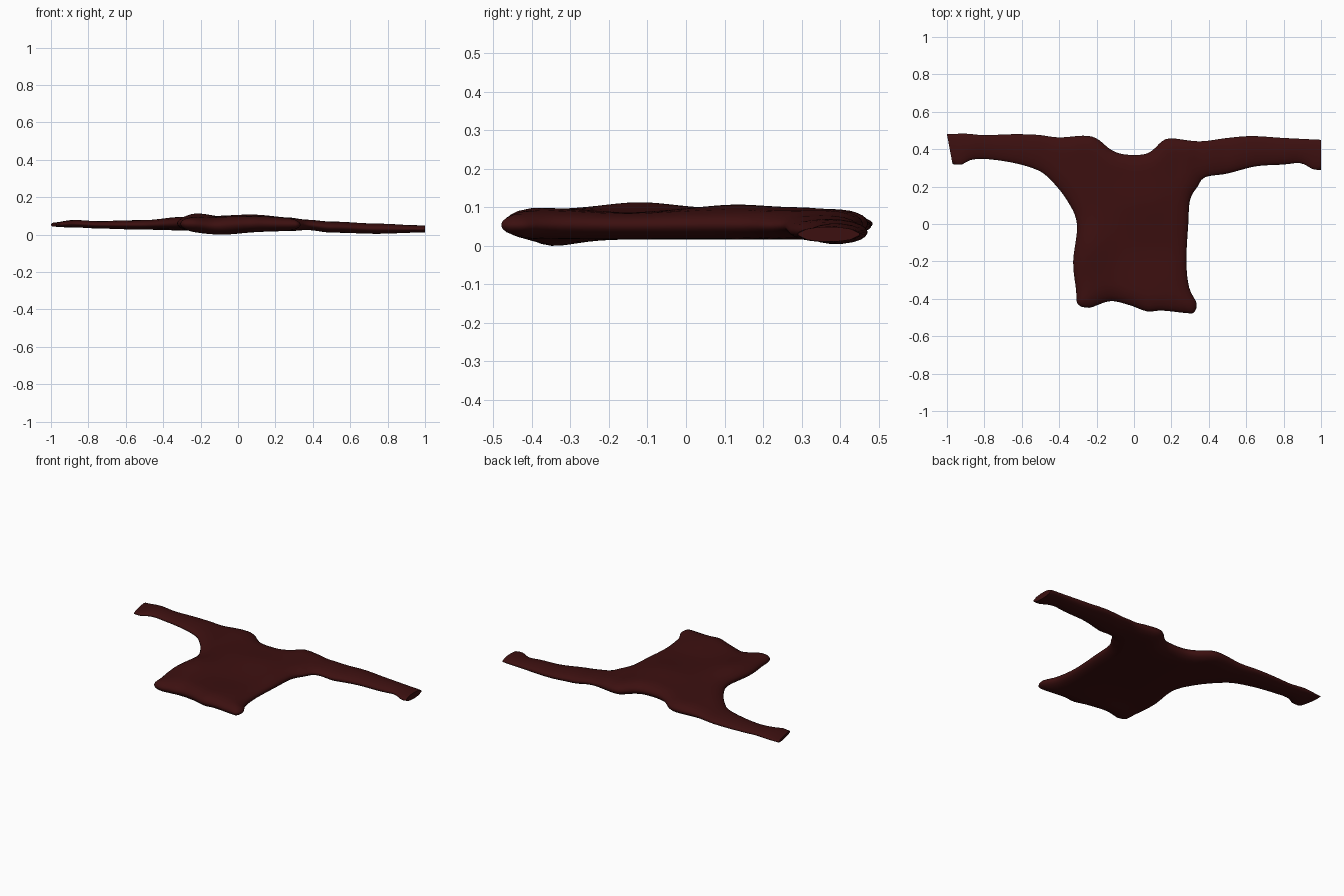
import bpy, bmesh, math
from mathutils import Vector, geometry

if "Cube" in bpy.data.objects:
    bpy.data.objects.remove(bpy.data.objects["Cube"])

# Garment outline seen from the top: collar/shoulder edge, then underarm/hem edge
UPPER = [(-1, .48), (-.9, .483), (-.8, .475), (-.65, .48), (-.52, .477), (-.4, .463),
         (-.27, .472), (-.2, .457), (-.12, .395), (-.05, .372), (.05, .372), (.1, .395),
         (.15, .442), (.2, .458), (.35, .442), (.5, .46), (.63, .47), (.8, .46), (1, .45)]
LOWER = [(1, .29), (.96, .292), (.89, .325), (.8, .318), (.65, .308), (.5, .27), (.38, .25),
         (.34, .2), (.3, .13), (.29, 0), (.28, -.2), (.295, -.34), (.335, -.425), (.32, -.474),
         (.28, -.476), (.15, -.463), (.07, -.467), (-.02, -.435), (-.12, -.412), (-.2, -.435),
         (-.24, -.448), (-.3, -.43), (-.31, -.35), (-.325, -.2), (-.305, 0), (-.36, .13),
         (-.45, .24), (-.52, .29), (-.65, .328), (-.8, .348), (-.88, .34), (-.92, .318), (-.97, .32)]
# Underside and upperside heights across the width: x, low, high
HEIGHTS = [(-1, .046, .064), (-.87, .04, .08), (-.75, .035, .074), (-.5, .03, .078),
           (-.3, .026, .095), (-.1, .02, .098), (.1, .02, .1), (.27, .022, .092),
           (.37, .028, .08), (.5, .014, .07), (.75, .007, .06), (1, .014, .05)]


def smooth_chain(pts, step=.022):
    p = [Vector(q) for q in pts]
    p = [2 * p[0] - p[1]] + p + [2 * p[-1] - p[-2]]
    out = []
    for a, b, c, d in zip(p, p[1:], p[2:], p[3:]):
        n = max(2, round((c - b).length / step))
        for i in range(n):
            t = i / n
            out.append(.5 * (2 * b + (c - a) * t + (2 * a - 5 * b + 4 * c - d) * t * t
                             + (3 * b - a - 3 * c + d) * t ** 3))
    return out + [p[-2]]


def straight(a, b, n=7):
    return [Vector(a).lerp(Vector(b), i / n) for i in range(1, n)]


upper, lower = smooth_chain(UPPER), smooth_chain(LOWER)
outline = upper + straight(UPPER[-1], LOWER[0]) + lower + straight(LOWER[-1], UPPER[0])
outline.reverse()  # counter-clockwise
count = len(outline)
soft_edges = [s for ch in (upper, lower) for s in zip(ch, ch[1:])]
all_edges = list(zip(outline, outline[1:] + outline[:1]))


def edge_distance(p, edges):
    best = 9.0
    for a, b in edges:
        ab = b - a
        t = max(0, min(1, (p - a).dot(ab) / ab.length_squared))
        best = min(best, (p - a - ab * t).length)
    return best


def inside(p):
    hit = False
    for a, b in all_edges:
        if (a.y > p.y) != (b.y > p.y) and p.x < a.x + (p.y - a.y) * (b.x - a.x) / (b.y - a.y):
            hit = not hit
    return hit


# Inner points: close rings along the rounded edge, then an even grid
points = list(outline)
for offset in (.004, .014, .032):
    for i, p in enumerate(outline):
        tangent = (outline[(i + 1) % count] - outline[i - 1]).normalized()
        q = p + Vector((-tangent.y, tangent.x)) * offset
        if inside(q) and edge_distance(q, all_edges) > offset * .9:
            points.append(q)
for ix in range(-40, 41):
    for iy in range(-20, 21):
        q = Vector((ix * .025, iy * .025))
        if inside(q) and edge_distance(q, all_edges) > .045:
            points.append(q)
verts, _, faces, *_ = geometry.delaunay_2d_cdt(
    points, [(i, (i + 1) % count) for i in range(count)], [], 1, 1e-6)


def bump(x, y, cx, cy, rx, ry):
    return math.exp(-((x - cx) / rx) ** 2 - ((y - cy) / ry) ** 2)


def heights(p):
    x, y = p
    lo, hi = HEIGHTS[-1][1:]
    for a, b in zip(HEIGHTS, HEIGHTS[1:]):
        if x <= b[0]:
            t = max(0, (x - a[0]) / (b[0] - a[0]))
            t = t * t * (3 - 2 * t)
            lo, hi = (a[k] + (b[k] - a[k]) * t for k in (1, 2))
            break
    # soft folds over the torso
    hi += .018 * bump(x, y, -.22, -.12, .09, .13) + .008 * bump(x, y, .05, .13, .15, .1)
    hi -= .012 * bump(x, y, .1, -.15, .18, .14) + .01 * bump(x, y, -.14, -.42, .06, .1)
    lo -= .018 * bump(x, y, -.1, -.36, .15, .1)
    d = min(1, edge_distance(p, soft_edges) / .085)
    f = max(.06, math.sqrt(1 - (1 - d) ** 2))
    mid = (lo + hi) / 2
    return mid + (lo - mid) * f, mid + (hi - mid) * f


# Front and back cloth layers joined along the edge
bm = bmesh.new()
levels = [heights(p) for p in verts]
base = min(lo for lo, hi in levels)
back = [bm.verts.new((p.x, p.y, z[0] - base)) for p, z in zip(verts, levels)]
front = [bm.verts.new((p.x, p.y, z[1] - base + .003)) for p, z in zip(verts, levels)]
directed = set()
for f in faces:
    bm.faces.new([front[i] for i in f])
    bm.faces.new([back[i] for i in reversed(f)])
    directed.update(zip(f, list(f[1:]) + [f[0]]))
for a, b in directed:
    if (b, a) not in directed:
        bm.faces.new((front[b], front[a], back[a], back[b]))
bmesh.ops.recalc_face_normals(bm, faces=bm.faces)
mesh = bpy.data.meshes.new("sweater")
bm.to_mesh(mesh)
bm.free()
sweater = bpy.data.objects.new("sweater", mesh)
bpy.context.collection.objects.link(sweater)

cloth = bpy.data.materials.new("dark_red_cloth")
cloth.diffuse_color = (.045, .005, .005, 1)
cloth.use_nodes = True
cloth.node_tree.nodes["Principled BSDF"].inputs["Base Color"].default_value = cloth.diffuse_color
mesh.materials.append(cloth)
bpy.context.view_layer.objects.active = sweater
sweater.select_set(True)
bpy.ops.object.shade_smooth_by_angle(angle=math.radians(60))
